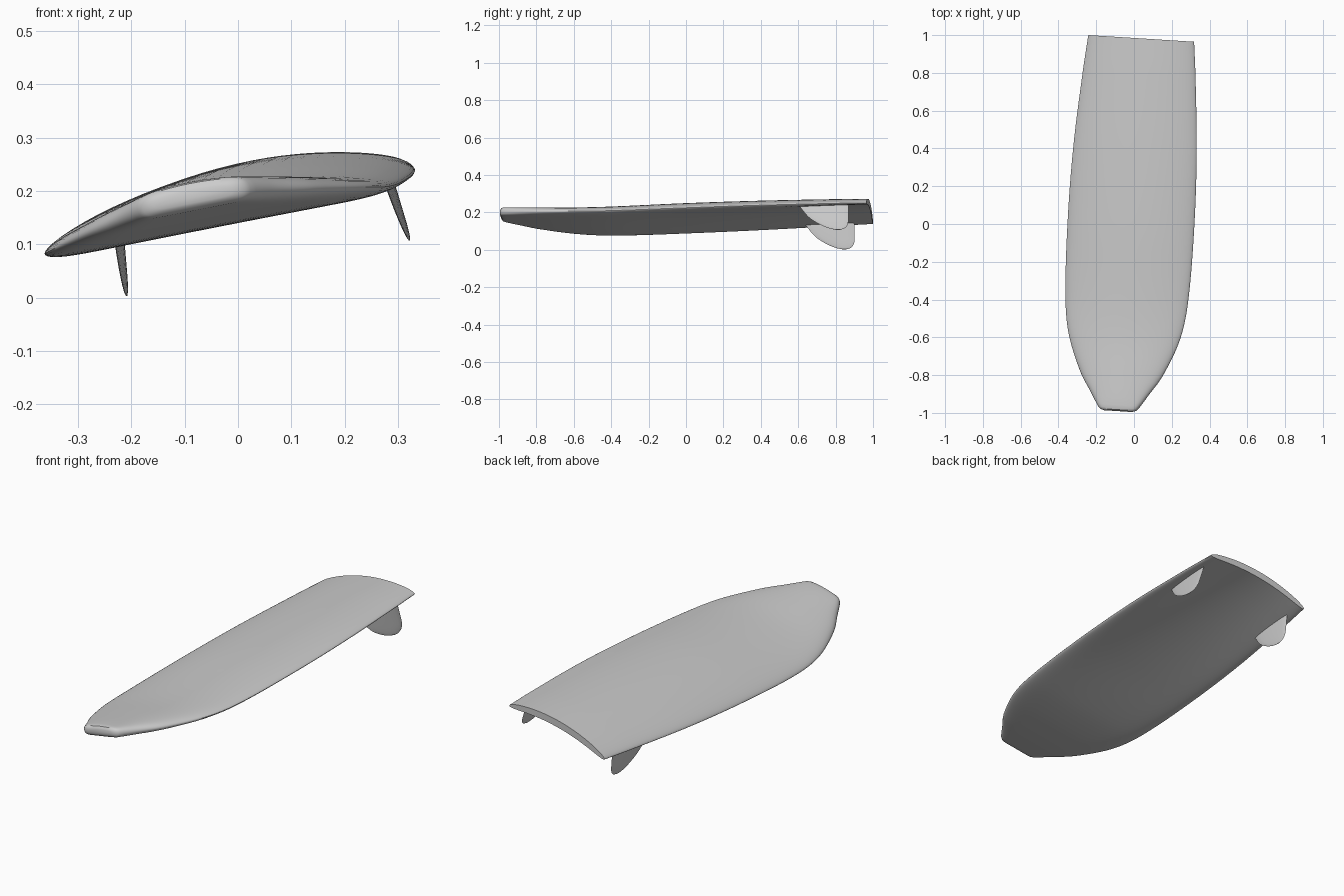
import bpy, bmesh, math
from mathutils import Matrix, Vector

cube = bpy.data.objects.get("Cube")
if cube:
    bpy.data.objects.remove(cube, do_unlink=True)

grey = bpy.data.materials.new("plain grey")
grey.use_nodes = True
GREY = (0.6, 0.6, 0.6, 1)
grey.diffuse_color = GREY
grey.node_tree.nodes["Principled BSDF"].inputs["Base Color"].default_value = GREY

# The whole board leans to one side and is turned slightly
POSE = (Matrix.Translation((-0.0175, 0, 0.165))
        @ Matrix.Rotation(math.radians(-3.6), 4, 'Z')
        @ Matrix.Rotation(math.radians(-11.1), 4, 'Y'))


def loft(name, rings):
    """Skin a list of closed rings and cap both ends."""
    bm = bmesh.new()
    rows = [[bm.verts.new(p) for p in ring] for ring in rings]
    n = len(rows[0])
    for a, b in zip(rows, rows[1:]):
        for i in range(n):
            j = (i + 1) % n
            bm.faces.new((a[i], a[j], b[j], b[i]))
    bm.faces.new(rows[0])
    bm.faces.new(rows[-1][::-1])
    bmesh.ops.recalc_face_normals(bm, faces=bm.faces)
    mesh = bpy.data.meshes.new(name)
    bm.to_mesh(mesh)
    bm.free()
    mesh.materials.append(grey)
    obj = bpy.data.objects.new(name, mesh)
    bpy.context.collection.objects.link(obj)
    obj.matrix_world = POSE
    bpy.ops.object.select_all(action='DESELECT')
    obj.select_set(True)
    bpy.context.view_layer.objects.active = obj
    bpy.ops.object.shade_smooth_by_angle(angle=math.radians(40))


def spline(stations, y):
    """Smoothly interpolate rows of (y, values...) at y."""
    def slope(i):
        a, b = stations[max(i - 1, 0)], stations[min(i + 1, len(stations) - 1)]
        return (b - a) / (b[0] - a[0])
    k = 0
    while k < len(stations) - 2 and y > stations[k + 1][0]:
        k += 1
    a, b = stations[k], stations[k + 1]
    h = b[0] - a[0]
    t = (y - a[0]) / h
    return (a * (1 + 2 * t) * (1 - t) ** 2 + slope(k) * h * t * (1 - t) ** 2
            + b * t * t * (3 - 2 * t) + slope(k + 1) * h * t * t * (t - 1))


# Board: y, half width, rail height, rail half thickness, deck crown, hull concave
STATIONS = [Vector(row) for row in (
    (-0.993, 0.075, 0.188, 0.010, 0.004, 0.000),
    (-0.985, 0.098, 0.187, 0.020, 0.008, 0.000),
    (-0.960, 0.118, 0.184, 0.022, 0.012, 0.000),
    (-0.900, 0.156, 0.176, 0.021, 0.020, 0.000),
    (-0.800, 0.220, 0.164, 0.019, 0.030, 0.000),
    (-0.600, 0.300, 0.149, 0.016, 0.042, 0.000),
    (-0.400, 0.331, 0.145, 0.015, 0.052, 0.003),
    (0.000, 0.342, 0.158, 0.014, 0.060, 0.015),
    (0.400, 0.333, 0.174, 0.014, 0.058, 0.026),
    (0.800, 0.304, 0.190, 0.013, 0.053, 0.036),
    (0.984, 0.286, 0.197, 0.013, 0.049, 0.040))]


def board_ring(y, count=64):
    _, width, rail, thick, crown, concave = spline(STATIONS, y)
    ring = []
    for i in range(count):
        a = 2 * math.pi * i / count
        s = math.cos(a)
        edge = thick * math.sqrt(max(0, 1 - abs(s) ** 10))
        top = math.sin(a) >= 0
        arch = (crown if top else concave) * (1 - s * s)
        ring.append((width * s, y, rail - 0.165 + arch + (edge if top else -edge)))
    return ring


ys = [-0.993, -0.990, -0.985, -0.975, -0.960, -0.940, -0.920]
ys += [-0.9 + 1.884 * i / 56 for i in range(57)]
loft("board", [board_ring(y) for y in ys])

# Fins: depth fraction, leading edge y, trailing edge y, half thickness
FIN = [Vector(row) for row in (
    (-0.15, 0.610, 0.887, 0.006),
    (0.07, 0.630, 0.887, 0.006),
    (0.50, 0.678, 0.887, 0.005),
    (0.78, 0.735, 0.884, 0.004),
    (0.94, 0.785, 0.868, 0.0025),
    (1.00, 0.820, 0.845, 0.001))]


def fin_ring(depth, side, count=16):
    _, lead, trail, thick = spline(FIN, depth)
    middle, half = (lead + trail) / 2, (trail - lead) / 2
    x, z = side * (0.257 + 0.014 * depth), 0.02 - 0.132 * depth
    angles = [2 * math.pi * i / count for i in range(count)]
    return [(x + thick * math.sin(a), middle + half * math.cos(a), z) for a in angles]


depths = [-0.15 + 1.15 * math.sin(math.pi / 2 * i / 16) for i in range(17)]
for side, name in ((1, "left_fin"), (-1, "right_fin")):
    loft(name, [fin_ring(d, side) for d in depths])
